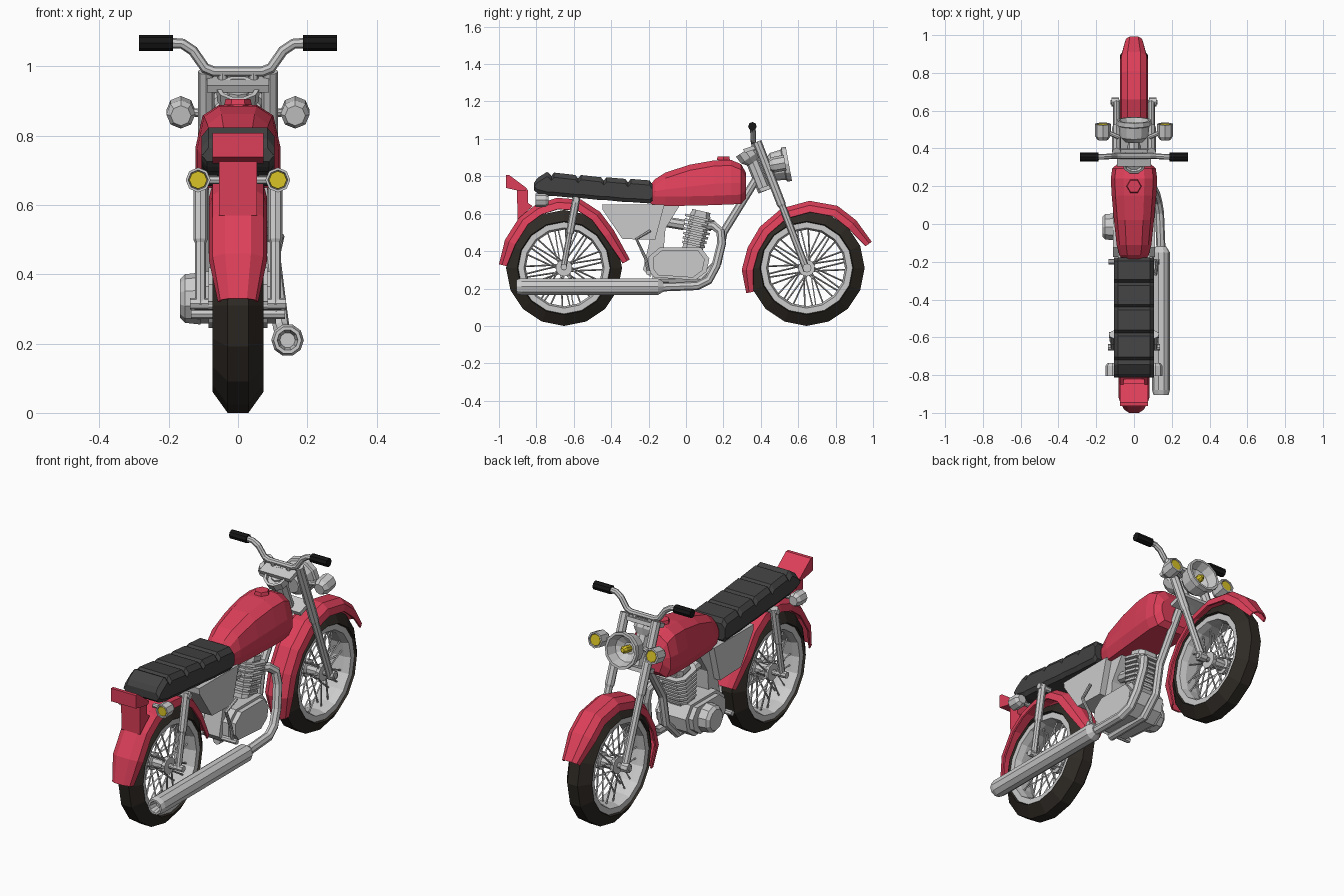
import bpy, bmesh, math
from mathutils import Vector, Matrix


def material(name, rgb):
    m = bpy.data.materials.new(name)
    m.diffuse_color = (*rgb, 1)
    return m


RED = material("red_paint", (0.72, 0.05, 0.1))
RUBBER = material("rubber", (0.028, 0.023, 0.018))
VINYL = material("vinyl", (0.055, 0.055, 0.055))
GRIP = material("grip_black", (0.008, 0.008, 0.008))
YELLOW = material("yellow_lens", (0.7, 0.55, 0.02))


def finish(bm, name, mat=None):
    bmesh.ops.recalc_face_normals(bm, faces=bm.faces)
    me = bpy.data.meshes.new(name)
    bm.to_mesh(me)
    bm.free()
    ob = bpy.data.objects.new(name, me)
    bpy.context.collection.objects.link(ob)
    if mat:
        me.materials.append(mat)
    return ob


def loft(name, rings, mat=None, closed=True, caps=True, loop=False):
    bm = bmesh.new()
    vs = [[bm.verts.new(p) for p in r] for r in rings]
    n = len(rings[0])
    pairs = list(zip(vs, vs[1:])) + ([(vs[-1], vs[0])] if loop else [])
    for a, b in pairs:
        for i in range(n if closed else n - 1):
            j = (i + 1) % n
            bm.faces.new((a[i], a[j], b[j], b[i]))
    if caps:
        bm.faces.new(vs[0])
        bm.faces.new(vs[-1])
    return finish(bm, name, mat)


def lathe(name, prof, pos, axis, n=10, mat=None, loop=False):
    """Spin (radius, height) points about an axis through pos."""
    q = Vector((0, 0, 1)).rotation_difference(Vector(axis))
    rings = [[Vector(pos) + q @ Vector((r * math.cos(t), r * math.sin(t), h))
              for t in (2 * math.pi * k / n for k in range(n))] for r, h in prof]
    return loft(name, rings, mat, caps=not loop, loop=loop)


def tube(name, paths, r, mat=None, res=2, radii=None):
    cu = bpy.data.curves.new(name, 'CURVE')
    cu.dimensions, cu.bevel_depth, cu.bevel_resolution = '3D', r, res
    cu.use_fill_caps = True
    for path in paths:
        s = cu.splines.new('POLY')
        s.points.add(len(path) - 1)
        s.use_smooth = False
        for i, p in enumerate(path):
            s.points[i].co = (*p, 1)
            if radii:
                s.points[i].radius = radii[i]
    tmp = bpy.data.objects.new(name + "_curve", cu)
    me = bpy.data.meshes.new_from_object(tmp)
    bpy.data.objects.remove(tmp)
    bm = bmesh.new()
    bm.from_mesh(me)
    return finish(bm, name, mat)


def slab(name, prof, w, mat=None, x=0.0):
    """Extrude a (y, z) outline across x."""
    return loft(name, [[(x + s * w, y, z) for y, z in prof] for s in (-1, 1)], mat)


def mirrored(path):
    return [[(s * x, y, z) for x, y, z in path] for s in (-1, 1)]


# Wheels: tyre, rim, hub, crossed spokes
for tag, wy in (("rear", -0.652), ("front", 0.645)):
    c = (0, wy, 0.31)
    lathe(tag + "_tyre", [(0.31, -0.03), (0.31, 0.03), (0.25, 0.073), (0.24, 0.05),
                          (0.24, -0.05), (0.25, -0.073)], c, (1, 0, 0), 16, RUBBER, True)
    lathe(tag + "_rim", [(0.252, -0.062), (0.252, 0.062), (0.215, 0.062), (0.205, 0.03),
                         (0.205, -0.03), (0.215, -0.062)], c, (1, 0, 0), 16, None, True)
    lathe(tag + "_hub", [(0.013, -0.125), (0.013, -0.055), (0.045, -0.055), (0.045, -0.035), (0.03, -0.03),
                         (0.03, 0.03), (0.045, 0.035), (0.045, 0.055), (0.013, 0.055), (0.013, 0.125)],
          c, (1, 0, 0), 10)
    spokes = []
    for s in (-1, 1):
        for k in range(16):
            a = (k + 0.25 * s) * math.pi / 8
            b = a + (0.45 if k % 2 else -0.45)
            spokes.append([(s * 0.045, wy + 0.035 * math.cos(a), 0.31 + 0.035 * math.sin(a)),
                           (s * 0.015, wy + 0.212 * math.cos(b), 0.31 + 0.212 * math.sin(b))])
    tube(tag + "_spokes", spokes, 0.0045, None, 0)


# Fenders: faceted section swept along an outline
def fender(name, path, w, depth, taper):
    rings = []
    for i, (y, z) in enumerate(path):
        a, b = Vector(path[max(i - 1, 0)]), Vector(path[min(i + 1, len(path) - 1)])
        t = (b - a).normalized()
        nrm = Vector((t.y, -t.x))
        k = taper if i in (0, len(path) - 1) else 1
        rings.append([(x * k, y + nrm.x * d * k, z + nrm.y * d * k) for x, d in
                      ((-w, depth), (-w * 0.88, depth * 0.4), (-w * 0.45, 0), (w * 0.45, 0),
                       (w * 0.88, depth * 0.4), (w, depth))])
    ob = loft(name, rings, RED, closed=False, caps=False)
    m = ob.modifiers.new("thickness", 'SOLIDIFY')
    m.thickness, m.offset = 0.008, -1


fender("rear_fender", [(-1.0, 0.33), (-0.968, 0.46), (-0.89, 0.583), (-0.80, 0.65), (-0.69, 0.685),
                       (-0.56, 0.675), (-0.46, 0.61), (-0.385, 0.51), (-0.30, 0.355)], 0.083, 0.06, 0.7)
fender("front_fender", [(0.322, 0.175), (0.298, 0.30), (0.33, 0.42), (0.395, 0.53), (0.51, 0.628),
                        (0.66, 0.669), (0.81, 0.642), (0.91, 0.565), (0.993, 0.45)], 0.075, 0.06, 0.65)

# Tail light on its bracket
slab("tail_bracket", [(-0.905, 0.76), (-0.845, 0.727), (-0.845, 0.658), (-0.82, 0.64), (-0.90, 0.57)], 0.055, RED)
slab("tail_light", [(-0.963, 0.807), (-0.945, 0.807), (-0.85, 0.735), (-0.86, 0.72), (-0.905, 0.725),
                    (-0.963, 0.738)], 0.073, RED)

# Ribbed seat
seat = [(-0.812, 0.765, 0.725), (-0.795, 0.79, 0.71), (-0.745, 0.823, 0.697)]
for y, t in ((-0.72, 0.82), (-0.577, 0.807), (-0.44, 0.795), (-0.31, 0.786)):
    b = 0.695 + (y + 0.72) * -0.08
    seat += [(y - 0.015, t, b), (y, t - 0.018, b), (y + 0.015, t, b)]
seat += [(-0.195, 0.778, 0.655), (-0.178, 0.755, 0.67)]
loft("seat", [[(-0.09, y, b), (-0.105, y, b + 0.02), (-0.105, y, t - 0.025), (-0.085, y, t),
               (0.085, y, t), (0.105, y, t - 0.025), (0.105, y, b + 0.02), (0.09, y, b)]
              for y, t, b in seat], VINYL)

# Fuel tank and cap: y, top, middle, bottom, half width
tank = [(-0.2, 0.745, 0.71, 0.66, 0.055), (-0.165, 0.785, 0.72, 0.642, 0.078), (-0.11, 0.82, 0.73, 0.641, 0.092),
        (0.02, 0.862, 0.745, 0.643, 0.106), (0.15, 0.885, 0.76, 0.646, 0.118), (0.24, 0.888, 0.765, 0.65, 0.123),
        (0.295, 0.865, 0.765, 0.652, 0.115), (0.32, 0.82, 0.76, 0.68, 0.085)]
loft("fuel_tank", [[(-w * 0.8, y, b), (-w, y, b + 0.05), (-w, y, m), (-w * 0.83, y, t - 0.03), (-w * 0.45, y, t),
                    (w * 0.45, y, t), (w * 0.83, y, t - 0.03), (w, y, m), (w, y, b + 0.05), (w * 0.8, y, b)]
                   for y, t, m, b, w in tank], RED)
lathe("fuel_cap", [(0.03, 0), (0.03, 0.012), (0.04, 0.012), (0.036, 0.03)], (0, 0.2, 0.876), (0, 0, 1), 6, RED)

# Fork, clamps and steering head
tube("fork_legs", mirrored([(0.092, 0.38, 0.985), (0.092, 0.51, 0.65), (0.092, 0.515, 0.64), (0.092, 0.647, 0.295)]),
     0.024, None, 2, [1, 1, 0.8, 0.8])
for s in (-1, 1):
    lathe("fork_end", [(0.024, -0.02), (0.024, 0.02)], (s * 0.1, 0.647, 0.31), (1, 0, 0), 8)
for nm, y, z in (("upper_clamp", 0.375, 0.955), ("lower_clamp", 0.46, 0.745)):
    slab(nm, [(y - 0.06, z - 0.03), (y + 0.025, z), (y + 0.02, z + 0.02), (y - 0.07, z - 0.01)], 0.09)
tube("steering_head", [[(0, 0.335, 0.93), (0, 0.42, 0.72)]], 0.035)

# Handlebar and grips
half = [(0.07, 0.36, 0.985), (0.095, 0.36, 0.995), (0.13, 0.358, 1.045), (0.16, 0.356, 1.065), (0.19, 0.355, 1.067),
        (0.28, 0.355, 1.067)]
tube("handlebar", [[(-x, y, z) for x, y, z in half[::-1]] + half], 0.015)
tube("grips", mirrored([(0.187, 0.355, 1.067), (0.286, 0.355, 1.067)]), 0.023, GRIP)
tube("bar_risers", mirrored([(0.045, 0.37, 0.94), (0.045, 0.36, 0.985)]), 0.014)

# Gauge cup
lathe("gauge", [(0.035, -0.06), (0.06, -0.03), (0.063, 0.015), (0.05, 0.015), (0.048, -0.005)],
      (0, 0.325, 0.925), (0, -0.55, 0.83), 10)

# Headlamp bowl with bulb
ax = Vector((0, 0.98, 0.18))
lamp = Vector((0, 0.55, 0.867))
lathe("headlamp", [(0.05, -0.115), (0.075, -0.09), (0.082, -0.03), (0.093, -0.025), (0.093, 0), (0.08, 0),
                   (0.065, -0.05), (0.03, -0.075)], lamp, ax, 12)
lathe("headlamp_bulb", [(0.018, -0.075), (0.02, -0.03), (0.01, -0.015)], lamp, ax, 8, YELLOW)


# Turn signals
def signal(name, pos, axis, r, length):
    lathe(name, [(r * 0.7, -length), (r, -length * 0.75), (r, 0), (r * 0.8, 0), (r * 0.75, -0.012)], pos, axis, 8)
    lathe(name + "_lens", [(r * 0.74, -0.015), (r * 0.7, -0.003)], pos, axis, 8, YELLOW)


for s in (-1, 1):
    signal("front_signal", (s * 0.165, 0.53, 0.873), ax, 0.042, 0.085)
    signal("rear_signal", (s * 0.115, -0.805, 0.672), (0, -1, 0), 0.036, 0.07)
tube("front_signal_stems", mirrored([(0.08, 0.46, 0.865), (0.14, 0.485, 0.867)]), 0.012)
tube("rear_signal_stems", mirrored([(0.04, -0.765, 0.672), (0.11, -0.765, 0.672)]), 0.012)

# Rear shocks
tube("rear_shocks", mirrored([(0.108, -0.585, 0.69), (0.108, -0.62, 0.5), (0.108, -0.622, 0.49),
                              (0.108, -0.655, 0.31)]), 0.021, None, 2, [1, 1, 0.75, 0.75])
tube("rear_shock_mounts", mirrored([(0.085, -0.653, 0.315), (0.138, -0.653, 0.315)]), 0.017)
tube("rear_shock_pins", mirrored([(0.06, -0.587, 0.675), (0.132, -0.587, 0.675)]), 0.016)

# Frame: side box, rear plate, down tube
slab("side_box", [(-0.448, 0.65), (-0.445, 0.62), (-0.34, 0.465), (-0.165, 0.46), (-0.115, 0.65)], 0.085)
slab("frame_plate", [(-0.15, 0.65), (-0.03, 0.65), (-0.11, 0.52), (-0.12, 0.4), (-0.19, 0.26), (-0.23, 0.3)], 0.05)
tube("down_tube", [[(0, 0.385, 0.8), (0, 0.2, 0.5), (0, 0.17, 0.34), (0, 0.08, 0.25), (0, -0.18, 0.25)]], 0.022)

# Engine: crankcase, covers, tilted finned cylinder
case = [(-0.2, 0.3), (-0.17, 0.26), (0.05, 0.245), (0.11, 0.29), (0.125, 0.36), (0.08, 0.42), (-0.14, 0.42),
        (-0.2, 0.37)]
slab("crankcase", case, 0.085)
inset = [(-0.04 + (y + 0.04) * 0.85, 0.335 + (z - 0.335) * 0.85) for y, z in case]
slab("case_cover", inset, 0.11)
lathe("left_cover", [(0.075, 0), (0.07, 0.045), (0.055, 0.06)], (-0.108, -0.015, 0.33), (-1, 0, 0), 10)
tilt = Matrix.Translation((0.035, 0, 0)) @ Matrix.Rotation(math.radians(-13), 3, 'X').to_4x4()
up = tilt.to_3x3() @ Vector((0, 0, 1))
base = Vector((0, 0.035, 0.41))
q = Matrix.Rotation(math.radians(-13), 3, 'X')


def block(name, h0, h1, wx, wy):
    loft(name, [[base + q @ Vector((a * wx, b * wy, h)) for a, b in
                 ((1, 0.6), (0.6, 1), (-0.6, 1), (-1, 0.6), (-1, -0.6), (-0.6, -1), (0.6, -1), (1, -0.6))]
                for h in (h0, h1)])


block("cylinder", -0.02, 0.19, 0.055, 0.055)
for k in range(7):
    big = 0.064 + 0.003 * k
    block("fin", 0.02 + 0.024 * k, 0.033 + 0.024 * k, big, big - 0.002)
block("cylinder_head", 0.185, 0.21, 0.06, 0.05)
tube("intake", [[(0, -0.01, 0.54), (0, -0.13, 0.56)]], 0.028)

# Exhaust pipe and hollow muffler
tube("exhaust_pipe", [[(0.03, 0.09, 0.535), (0.07, 0.15, 0.535), (0.09, 0.185, 0.505), (0.1, 0.19, 0.44),
                       (0.115, 0.16, 0.32), (0.125, 0.12, 0.245), (0.135, 0.06, 0.215), (0.143, -0.14, 0.208)]], 0.024)
lathe("muffler", [(0.028, -0.12), (0.047, -0.15), (0.047, -0.88), (0.04, -0.905), (0.03, -0.905), (0.022, -0.86)],
      (0.143, 0, 0.21), (0, 1, 0), 10)

# Kick lever and foot pegs
tube("kick_lever", [[(0.11, -0.2, 0.285), (0.11, -0.215, 0.36), (0.115, -0.265, 0.465), (0.125, -0.19, 0.51)]], 0.009)
tube("foot_pegs", mirrored([(0.05, -0.2, 0.285), (0.135, -0.2, 0.285)]), 0.014)
